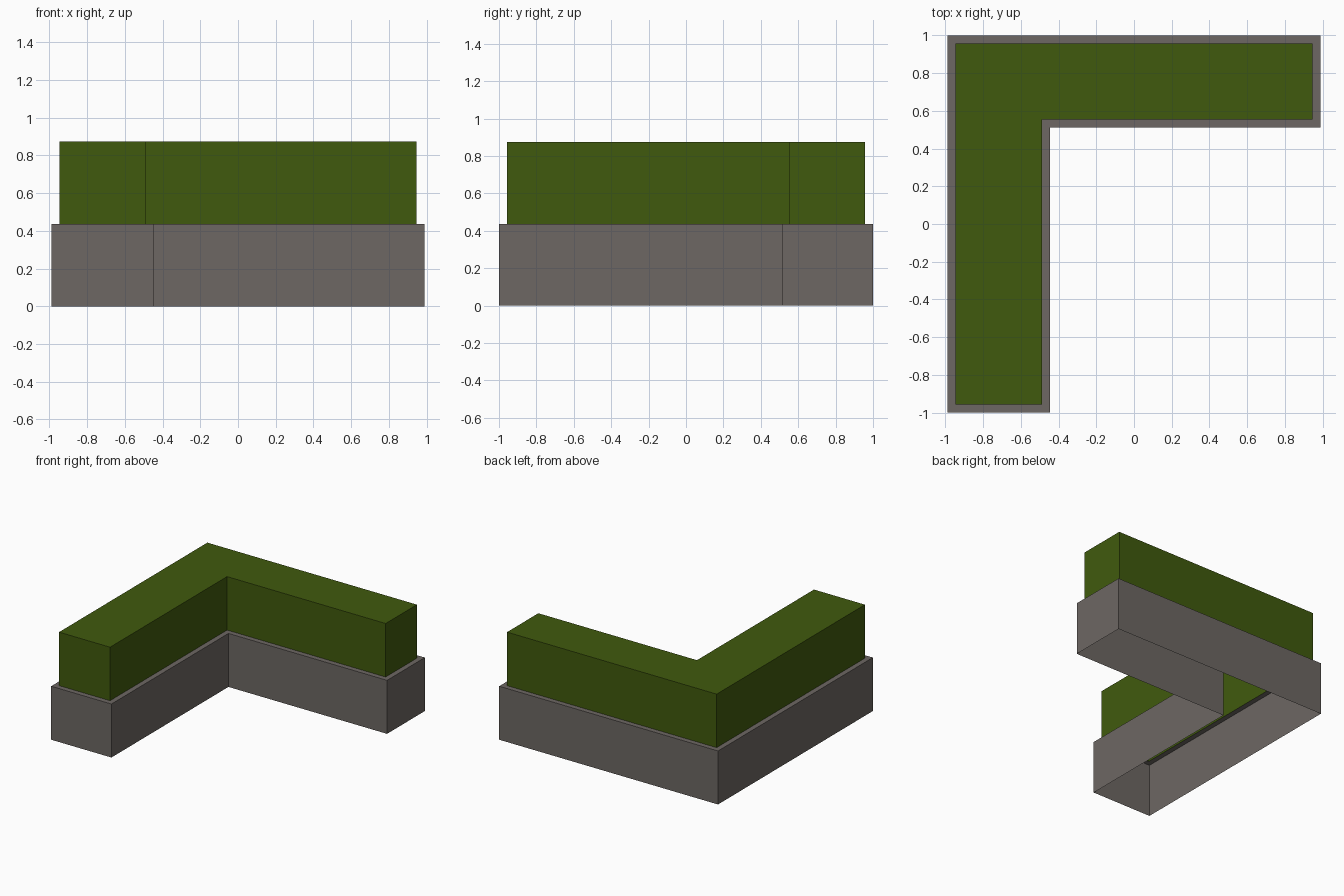
import bpy, bmesh

if "Cube" in bpy.data.objects:
    bpy.data.objects.remove(bpy.data.objects["Cube"])

INSET = 0.042   # ledge width
RIM = 0.4375    # planter height
TOP = 0.875     # hedge top


def material(name, rgb):
    m = bpy.data.materials.new(name)
    m.diffuse_color = (*rgb, 1.0)
    m.use_nodes = True
    m.node_tree.nodes["Principled BSDF"].inputs["Base Color"].default_value = m.diffuse_color
    return m


def l_outline(d):
    """L-shaped outline shrunk by d, counter-clockwise from above."""
    x0, x1, xi = -0.99 + d, 0.99 - d, -0.445 - d
    y0, y1, yi = -1.0 + d, 1.0 - d, 0.512 + d
    return [(x0, y0), (xi, y0), (xi, yi), (x1, yi), (x1, y1), (x0, y1)]


def loft(name, rings, mat, cap):
    """Skin consecutive (inset, height) outlines; optionally close the top."""
    bm = bmesh.new()
    loops = [[bm.verts.new((x, y, z)) for x, y in l_outline(d)] for d, z in rings]
    for a, b in zip(loops, loops[1:]):
        n = len(a)
        for i in range(n):
            j = (i + 1) % n
            bm.faces.new((a[i], a[j], b[j], b[i]))
    if cap:
        bm.faces.new(loops[-1])
    me = bpy.data.meshes.new(name)
    bm.to_mesh(me)
    bm.free()
    me.materials.append(mat)
    ob = bpy.data.objects.new(name, me)
    bpy.context.collection.objects.link(ob)
    return ob


stone = material("stone_grey", (0.153, 0.136, 0.125))
leaf = material("hedge_green", (0.051, 0.102, 0.004))

# Stone planter: walls and a narrow top ledge, open underneath
loft("planter", [(0, 0), (0, RIM), (INSET, RIM)], stone, cap=False)
# Clipped hedge: hollow block rising from the ledge
loft("hedge", [(INSET, RIM), (INSET, TOP)], leaf, cap=True)
